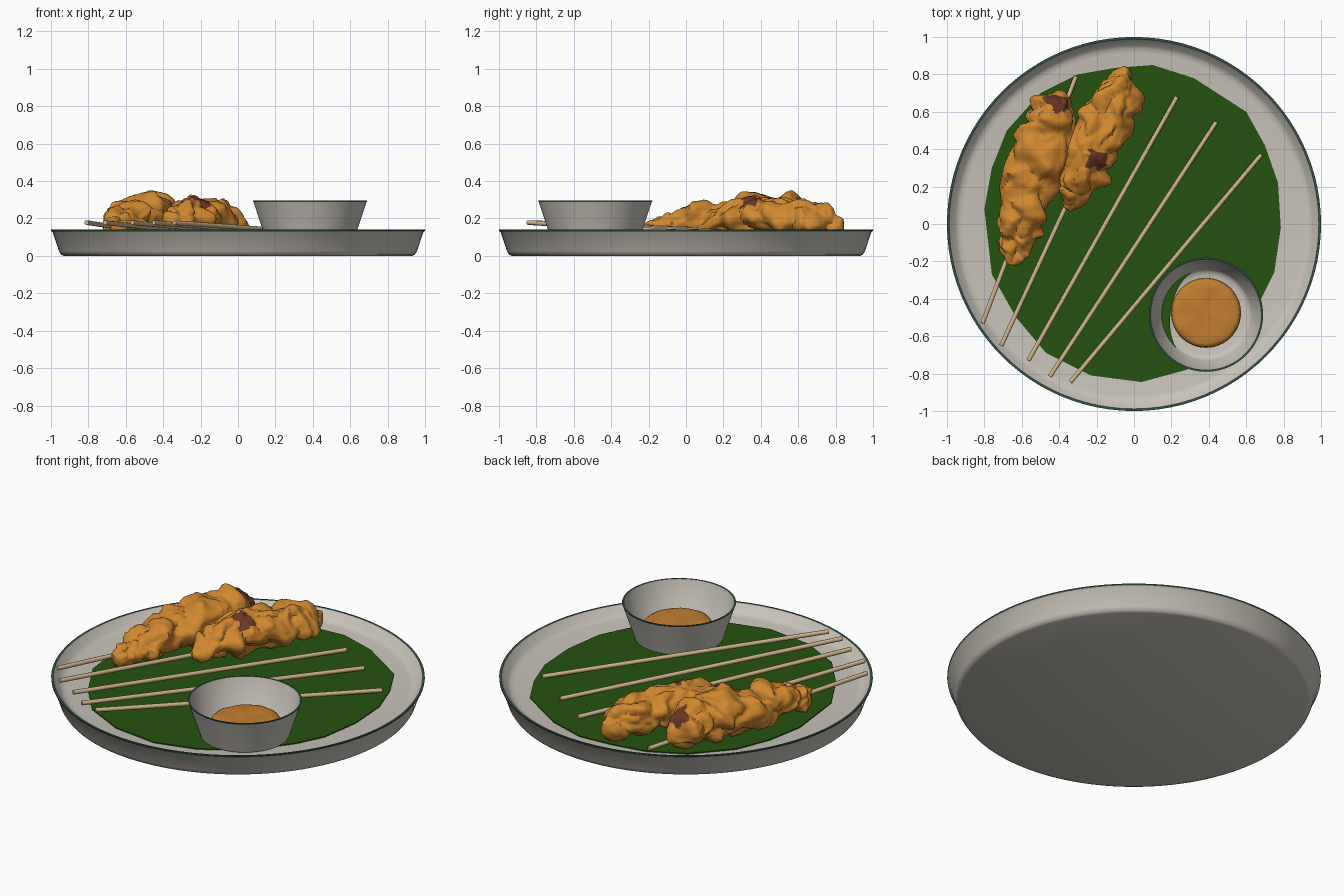
import bpy, bmesh, math
from mathutils import Vector, noise

cube = bpy.data.objects.get("Cube")
if cube:
    bpy.data.objects.remove(cube)


def material(name, rgb):
    m = bpy.data.materials.new(name)
    m.use_nodes = True
    color = (*rgb, 1)
    m.diffuse_color = color
    m.node_tree.nodes["Principled BSDF"].inputs["Base Color"].default_value = color
    return m


CERAMIC = material("warm grey ceramic", (.58, .55, .49))
RIM = material("dark green rim", (.03, .09, .06))
LEAF = material("leaf green", (.018, .084, .005))
WOOD = material("pale wood", (.62, .45, .25))
MEAT = material("grilled orange", (.64, .25, .03))
CHAR = material("char brown", (.14, .04, .018))
SAUCE = material("sauce orange", (.54, .21, .03))


def finish(name, bm, mats, angle=40):
    bmesh.ops.recalc_face_normals(bm, faces=bm.faces)
    mesh = bpy.data.meshes.new(name)
    bm.to_mesh(mesh)
    bm.free()
    for m in mats:
        mesh.materials.append(m)
    ob = bpy.data.objects.new(name, mesh)
    bpy.context.collection.objects.link(ob)
    bpy.ops.object.select_all(action='DESELECT')
    bpy.context.view_layer.objects.active = ob
    ob.select_set(True)
    bpy.ops.object.shade_smooth_by_angle(angle=math.radians(angle))
    return ob


def skin(bm, rings):
    """Join rings of vertices and close both ends."""
    n = len(rings[0])
    for a, b in zip(rings, rings[1:]):
        for i in range(n):
            j = (i + 1) % n
            bm.faces.new((a[i], a[j], b[j], b[i]))
    bm.faces.new(rings[0])
    bm.faces.new(rings[-1])


def lathe(profile, cx=0, cy=0, sides=96, bump=0):
    bm = bmesh.new()
    rings = []
    for r, z in profile:
        ring = []
        for i in range(sides):
            t = math.tau * i / sides
            p = Vector((cx + r * math.cos(t), cy + r * math.sin(t), z))
            p.z += bump * noise.noise(p * 14)
            ring.append(bm.verts.new(p))
        rings.append(ring)
    skin(bm, rings)
    return bm


def dish(name, profile, rim_z, cx=0, cy=0):
    bm = lathe(profile, cx, cy)
    for f in bm.faces:
        f.material_index = int(min(v.co.z for v in f.verts) > rim_z)
    return finish(name, bm, [CERAMIC, RIM])


# Plate and dipping bowl
dish("plate", [(.01, 0), (.93, 0), (.945, .006), (.957, .025), (.99, .125), (.999, .133),
               (1, .14), (.988, .14), (.955, .1), (.94, .09), (.915, .085), (.01, .085)],
     .132)
BX, BY = .385, -.485
dish("sauce_bowl", [(.01, .087), (.225, .087), (.238, .095), (.302, .288), (.305, .295),
                    (.296, .295), (.243, .118), (.232, .105), (.21, .098), (.01, .098)],
     .287, BX, BY)

# Sauce pool
finish("sauce", lathe([(.01, .096), (.18, .1), (.187, .15), (.182, .178), (.165, .187),
                       (.13, .188), (.09, .19), (.045, .19), (.005, .19)],
                      .385, -.475, 48, .006), [SAUCE], 60)

# Leaf liner
outline = [(.1, .85), (.32, .78), (.6, .6), (.7, .42), (.77, .22), (.785, -.02),
           (.75, -.26), (.67, -.42), (.5, -.64), (.28, -.78), (.04, -.845), (-.23, -.81),
           (-.47, -.69), (-.63, -.5), (-.76, -.27), (-.8, .08), (-.76, .3), (-.68, .5),
           (-.5, .7), (-.3, .8), (-.1, .835)]
bm = bmesh.new()
skin(bm, [[bm.verts.new((x, y, z)) for x, y in outline] for z in (.084, .091)])
finish("leaf", bm, [LEAF])

# Sliver of leaf on the bowl floor
bm = bmesh.new()
outer, inner = [], []
STEPS = 24
for i in range(STEPS + 1):
    t = math.radians(110 + 118 * i / STEPS)
    width = .004 + .05 * math.sin(math.pi * i / STEPS)
    for row, r in ((outer, .242), (inner, .242 - width)):
        row.append(bm.verts.new((BX + r * math.cos(t), BY + r * math.sin(t), .112)))
for i in range(STEPS):
    bm.faces.new((outer[i], outer[i + 1], inner[i + 1], inner[i]))
finish("leaf_sliver", bm, [LEAF])


# Skewer sticks, resting on the rim at the near end
def stick(name, a, b):
    a, b = Vector((*a, .178)), Vector((*b, .104))
    bm = bmesh.new()
    bmesh.ops.create_cone(bm, cap_ends=True, segments=10, radius1=.0125,
                          radius2=.0125, depth=(b - a).length)
    turn = (b - a).to_track_quat('Z', 'Y').to_matrix()
    bmesh.ops.rotate(bm, verts=bm.verts, matrix=turn)
    bmesh.ops.translate(bm, verts=bm.verts, vec=(a + b) / 2)
    finish(name, bm, [WOOD])


sticks = [((-.81, -.53), (-.31, .79)), ((-.71, -.65), (-.06, .75)),
          ((-.565, -.73), (.23, .68)), ((-.45, -.815), (.44, .545)),
          ((-.34, -.845), (.68, .37))]
for i, (a, b) in enumerate(sticks):
    stick(f"skewer_stick_{i + 1}", a, b)


# Grilled meat: a tube through stations of x, y, half width and top height
def meat(name, stations, scorches, rows=90, sides=64):
    bm = bmesh.new()
    side = Vector((stations[-1][1] - stations[0][1], stations[0][0] - stations[-1][0], 0))
    side.normalize()
    along = Vector((-side.y, side.x, 0))
    rings = []
    for k in range(rows + 1):
        u = k / rows * (len(stations) - 1)
        i = min(int(u), len(stations) - 2)
        x, y, w, top = (p + (q - p) * (u - i) for p, q in zip(stations[i], stations[i + 1]))
        low = .1 if w > .06 else .1 + (.06 - w) * .7
        mid, h = (top + low) / 2, (top - low) / 2
        ring = []
        for s in range(sides):
            t = math.tau * s / sides
            radial = side * math.cos(t) * w + Vector((0, 0, math.sin(t) * h))
            p = Vector((x, y, mid)) + radial
            q = p + noise.noise_vector(p * 6) * .05
            fold = abs(noise.noise(q * 8))
            lump = noise.noise(q * 13 + Vector((3, 7, 1)))
            fine = abs(noise.noise(q * 26))
            d = .075 * fold + .022 * lump + .016 * fine - .017
            p += radial.normalized() * d * min(1, w / .07)
            p += along * noise.noise(q * 11) * .018
            p.z = max(p.z, .093)
            ring.append(bm.verts.new(p))
        rings.append(ring)
    skin(bm, rings)
    # Scorched patches with ragged borders
    for f in bm.faces:
        c = f.calc_center_median()
        ragged = 1 + .9 * noise.noise(c * 17)
        f.material_index = int(any((c - Vector(p)).length < r * ragged
                                   for p, r in scorches))
    finish(name, bm, [MEAT, CHAR], 50)


meat("meat_left_skewer",
     [(-.66, -.22, .025, .18), (-.645, -.14, .085, .21), (-.61, 0, .12, .25),
      (-.565, .2, .135, .29), (-.485, .4, .16, .32), (-.435, .57, .13, .31),
      (-.405, .67, .08, .27), (-.39, .71, .015, .2)],
     [((-.40, .67, .27), .07)])
meat("meat_right_skewer",
     [(-.36, .07, .02, .17), (-.345, .12, .05, .2), (-.31, .22, .095, .28),
      (-.25, .37, .13, .325), (-.17, .52, .13, .3), (-.1, .66, .125, .29),
      (-.055, .77, .075, .26), (-.045, .83, .012, .2)],
     [((-.2, .35, .3), .06), ((-.26, .24, .24), .035)])
